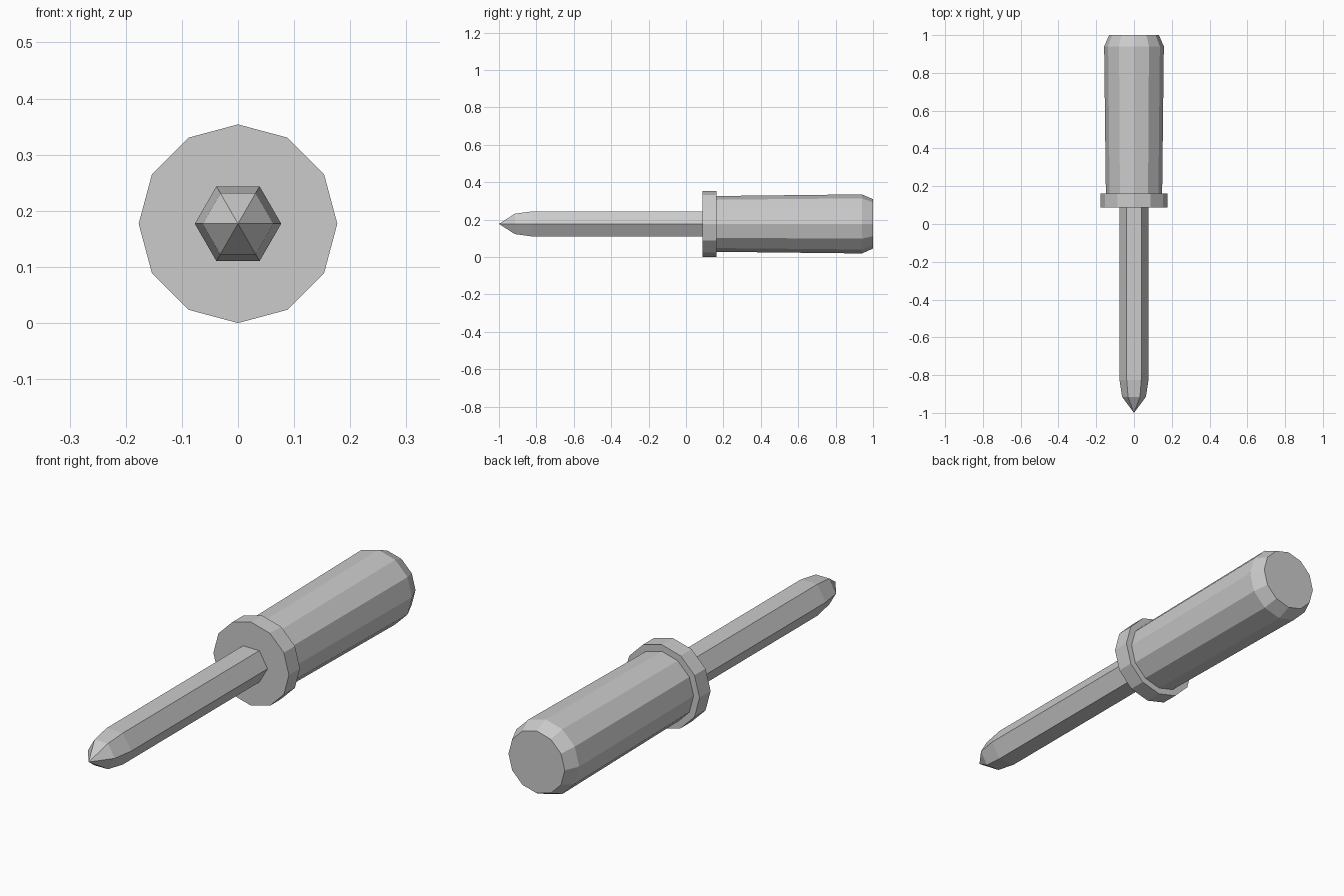
import bpy
import bmesh
from math import cos, sin, tau

cube = bpy.data.objects.get("Cube")
if cube:
    bpy.data.objects.remove(cube, do_unlink=True)

AXIS_Z = 0.177

grey = bpy.data.materials.new("plain_grey")
grey.use_nodes = True
colour = (0.6, 0.6, 0.6, 1)
grey.diffuse_color = colour
grey.node_tree.nodes["Principled BSDF"].inputs["Base Color"].default_value = colour


def turned_part(name, sides, profile):
    """Flat-sided solid around the y axis from (y, radius) pairs; radius 0 makes a point."""
    bm = bmesh.new()
    rings = []
    for y, r in profile:
        count = sides if r else 1
        rings.append([bm.verts.new((r * cos(tau * i / sides), y, AXIS_Z + r * sin(tau * i / sides)))
                      for i in range(count)])
    for a, b in zip(rings, rings[1:]):
        for i in range(sides):
            j = (i + 1) % sides
            if len(a) == 1:
                bm.faces.new((a[0], b[j], b[i]))
            else:
                bm.faces.new((a[i], a[j], b[j], b[i]))
    for ring in (rings[0], rings[-1]):
        if len(ring) > 1:
            bm.faces.new(ring)
    bmesh.ops.recalc_face_normals(bm, faces=bm.faces)
    mesh = bpy.data.meshes.new(name)
    bm.to_mesh(mesh)
    bm.free()
    mesh.materials.append(grey)
    obj = bpy.data.objects.new(name, mesh)
    bpy.context.collection.objects.link(obj)
    return obj


# Hexagonal shaft with a pointed tip
turned_part("shaft", 6, [(-1, 0), (-0.915, 0.063), (-0.825, 0.077), (0.09, 0.077)])
# Collar between shaft and handle
turned_part("collar", 12, [(0.088, 0.177), (0.162, 0.177)])
# Slightly flared handle with a chamfered end
turned_part("handle", 12, [(0.16, 0.149), (0.94, 0.158), (1, 0.132)])
